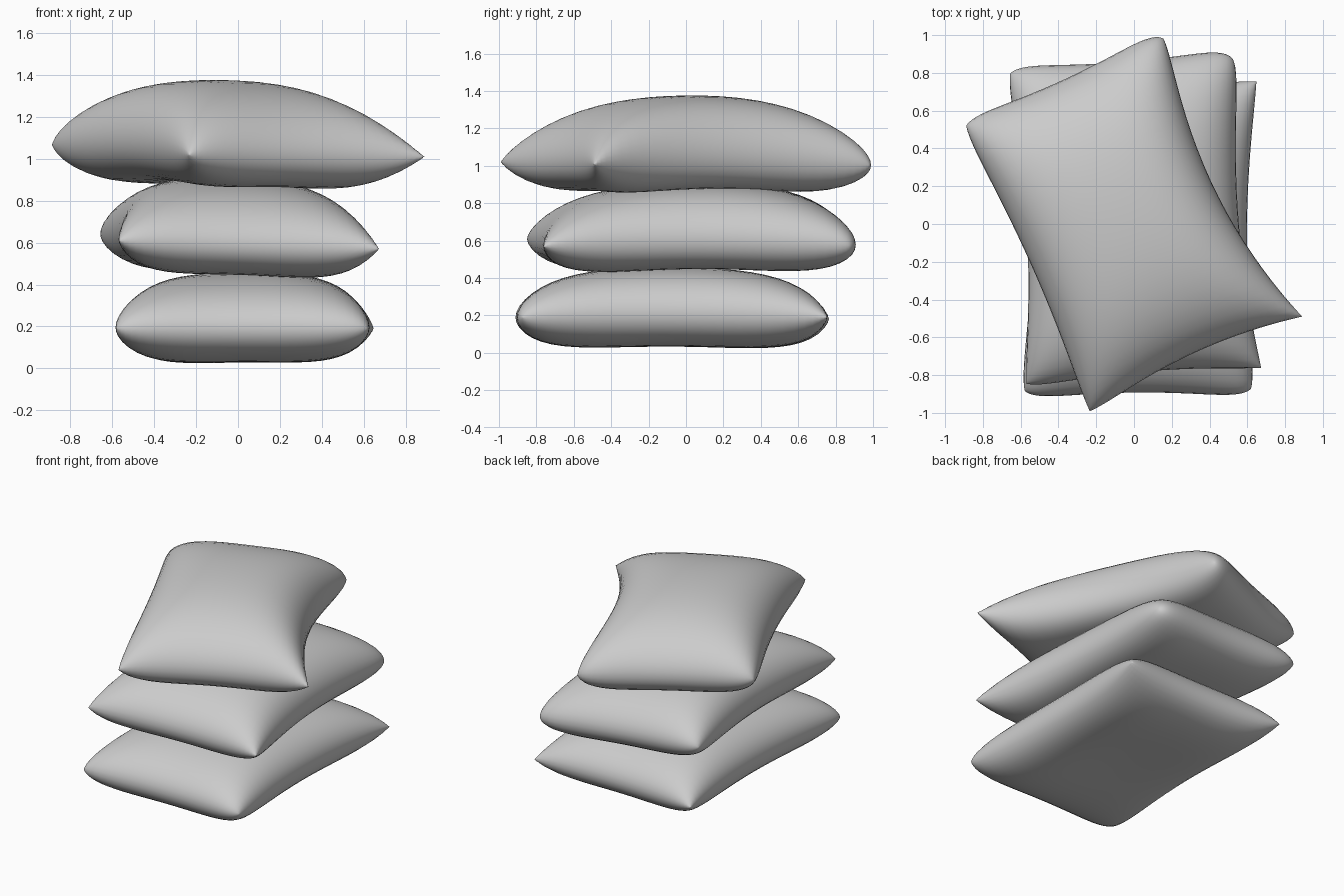
import bpy
from math import sin, pi
from mathutils import Vector

cube = bpy.data.objects.get("Cube")
if cube:
    bpy.data.objects.remove(cube, do_unlink=True)

fabric = bpy.data.materials.new("grey fabric")
fabric.use_nodes = True
GREY = (0.6, 0.6, 0.6, 1)
fabric.diffuse_color = GREY
fabric.node_tree.nodes["Principled BSDF"].inputs["Base Color"].default_value = GREY

N = 28  # grid cells per side


def pillow(name, corners, rounding, half, crown, pinch):
    """Corners run front left, front right, back right, back left in plan.
    pinch holds the inward pull of the left, right, front and back edges."""
    fl, fr, br, bl = [Vector(c) for c in corners]
    # sine spacing packs rows near the seam
    steps = [sin(pi / 2 * (2 * i / N - 1)) for i in range(N + 1)]
    left, right, front, back = pinch

    def surface(u, v, side):
        a = u * (1 - (right if u > 0 else left) * (1 - v * v))
        b = v * (1 - (back if v > 0 else front) * (1 - u * u))
        s, t = (a + 1) / 2, (b + 1) / 2
        p = (fl * (1 - s) + fr * s) * (1 - t) + (bl * (1 - s) + br * s) * t
        # blunt each corner by its own amount
        r = rounding[(2 if u > 0 else 3) if v > 0 else (1 if u > 0 else 0)]
        middle = (fl + fr + br + bl) / 4
        p -= (p - middle).normalized() * r * abs(u * v) ** 7
        # puffed thickness over a softly sagging middle sheet
        puff = ((1 - u ** 4) * (1 - v ** 4)) ** 0.5
        p.z += crown * (1 - u * u * 0.6) * (1 - v * v) + side * half * puff
        return p

    verts, faces, index = [], [], {}
    for side in (1, -1):
        for i, u in enumerate(steps):
            for j, v in enumerate(steps):
                seam = i in (0, N) or j in (0, N)
                key = (i, j, 0 if seam else side)
                if key not in index:
                    index[key] = len(verts)
                    verts.append(surface(u, v, 0 if seam else side))

    def at(i, j, side):
        return index[(i, j, 0 if i in (0, N) or j in (0, N) else side)]

    for side in (1, -1):
        for i in range(N):
            for j in range(N):
                quad = [at(i, j, side), at(i + 1, j, side),
                        at(i + 1, j + 1, side), at(i, j + 1, side)]
                faces.append(quad if side > 0 else quad[::-1])

    mesh = bpy.data.meshes.new(name)
    mesh.from_pydata(verts, [], faces)
    mesh.materials.append(fabric)
    mesh.shade_smooth()
    obj = bpy.data.objects.new(name, mesh)
    bpy.context.collection.objects.link(obj)


pillow("bottom_pillow",
       [(-0.62, -0.94, 0.19), (0.66, -0.93, 0.19), (0.66, 0.77, 0.19), (-0.58, 0.78, 0.18)],
       (0.07, 0.07, 0.02, 0.02), 0.21, 0.06, (0.1, 0.1, 0.05, 0.05))
pillow("middle_pillow",
       [(-0.59, -0.88, 0.61), (0.68, -0.77, 0.57), (0.57, 0.95, 0.57), (-0.7, 0.85, 0.64)],
       (0.04, 0.01, 0.09, 0.07), 0.22, 0.09, (0.12, 0.12, 0.05, 0.05))
pillow("top_pillow",
       [(-0.24, -1.02, 1.02), (0.89, -0.49, 1.01), (0.17, 1.06, 1.0), (-0.94, 0.55, 1.07)],
       (0.03, 0.0, 0.08, 0.06), 0.24, 0.11, (0.08, 0.22, 0.08, 0.05))
